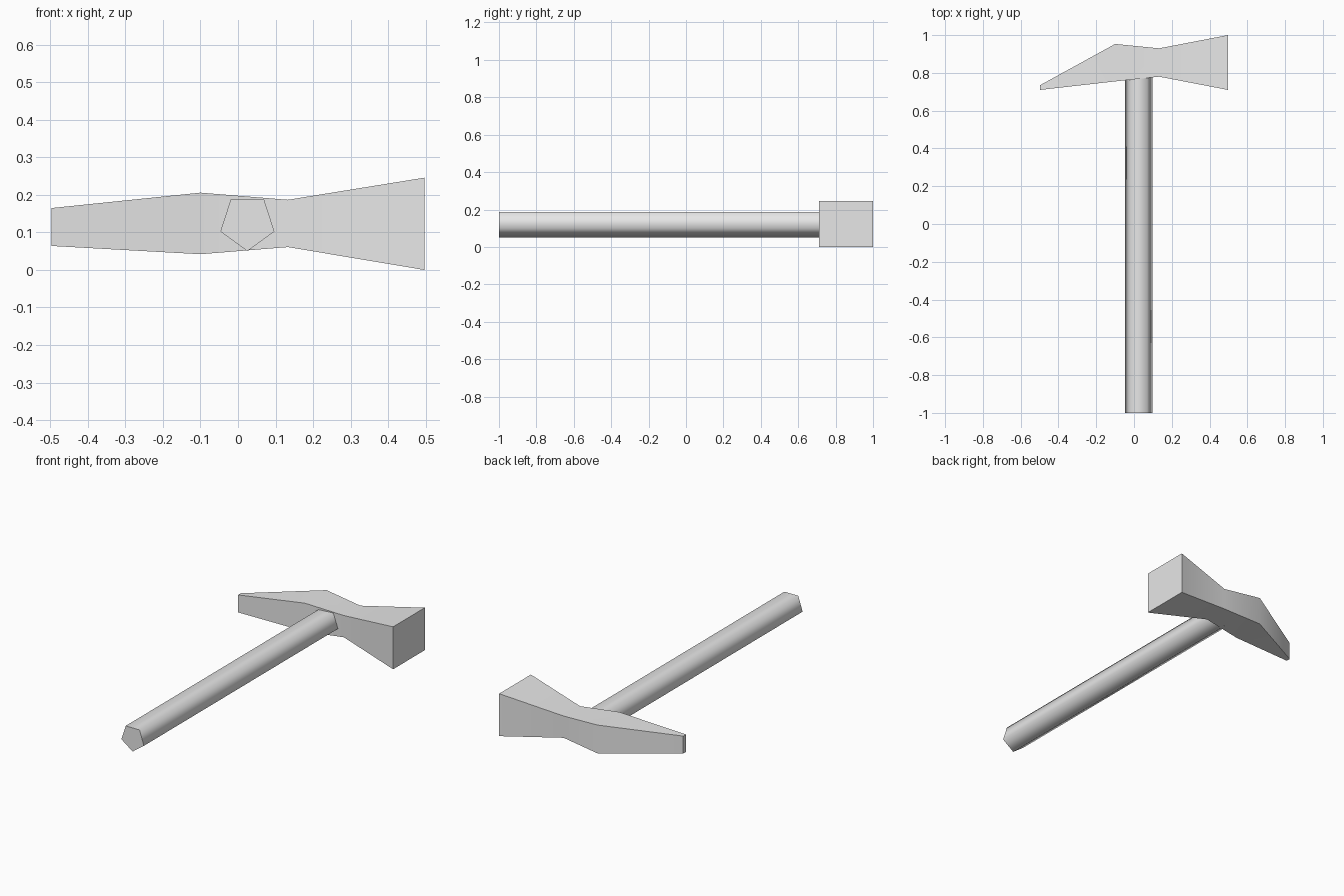
import bpy
import bmesh
import math

cube = bpy.data.objects.get("Cube")
if cube:
    bpy.data.objects.remove(cube, do_unlink=True)

grey = bpy.data.materials.new("light grey")
grey.use_nodes = True
grey.diffuse_color = (0.8, 0.8, 0.8, 1)
grey.node_tree.nodes["Principled BSDF"].inputs["Base Color"].default_value = (0.8, 0.8, 0.8, 1)


def loft(name, rings, smooth_angle):
    """Skin a row of equal-sized rings and cap both ends."""
    bm = bmesh.new()
    loops = [[bm.verts.new(p) for p in ring] for ring in rings]
    n = len(loops[0])
    for a, b in zip(loops, loops[1:]):
        for i in range(n):
            j = (i + 1) % n
            bm.faces.new((a[i], a[j], b[j], b[i]))
    bm.faces.new(loops[0])
    bm.faces.new(loops[-1])
    bmesh.ops.recalc_face_normals(bm, faces=bm.faces[:])
    mesh = bpy.data.meshes.new(name)
    bm.to_mesh(mesh)
    bm.free()
    mesh.materials.append(grey)
    obj = bpy.data.objects.new(name, mesh)
    bpy.context.collection.objects.link(obj)
    bpy.ops.object.select_all(action="DESELECT")
    obj.select_set(True)
    bpy.context.view_layer.objects.active = obj
    bpy.ops.object.shade_smooth_by_angle(angle=math.radians(smooth_angle))
    return obj


# Hammer head: rectangular sections from wedge tip to striking face
# (x, y front, y back, z bottom, z top)
sections = [
    (-0.497, 0.71, 0.735, 0.064, 0.165),
    (-0.10, 0.755, 0.953, 0.042, 0.206),
    (0.133, 0.78, 0.93, 0.061, 0.187),
    (0.497, 0.71, 1.0, 0.0, 0.246),
]
loft("hammer_head",
     [[(x, y0, z0), (x, y1, z0), (x, y1, z1), (x, y0, z1)]
      for x, y0, y1, z0, z1 in sections], 45)

# Handle: five-sided bar with its point downwards
SIDES, RADIUS = 5, 0.0757


def handle_ring(y):
    angles = [math.tau * i / SIDES for i in range(SIDES)]
    return [(0.025 + RADIUS * math.sin(a), y, 0.126 - RADIUS * math.cos(a)) for a in angles]


loft("handle", [handle_ring(-1.0), handle_ring(0.8)], 80)
